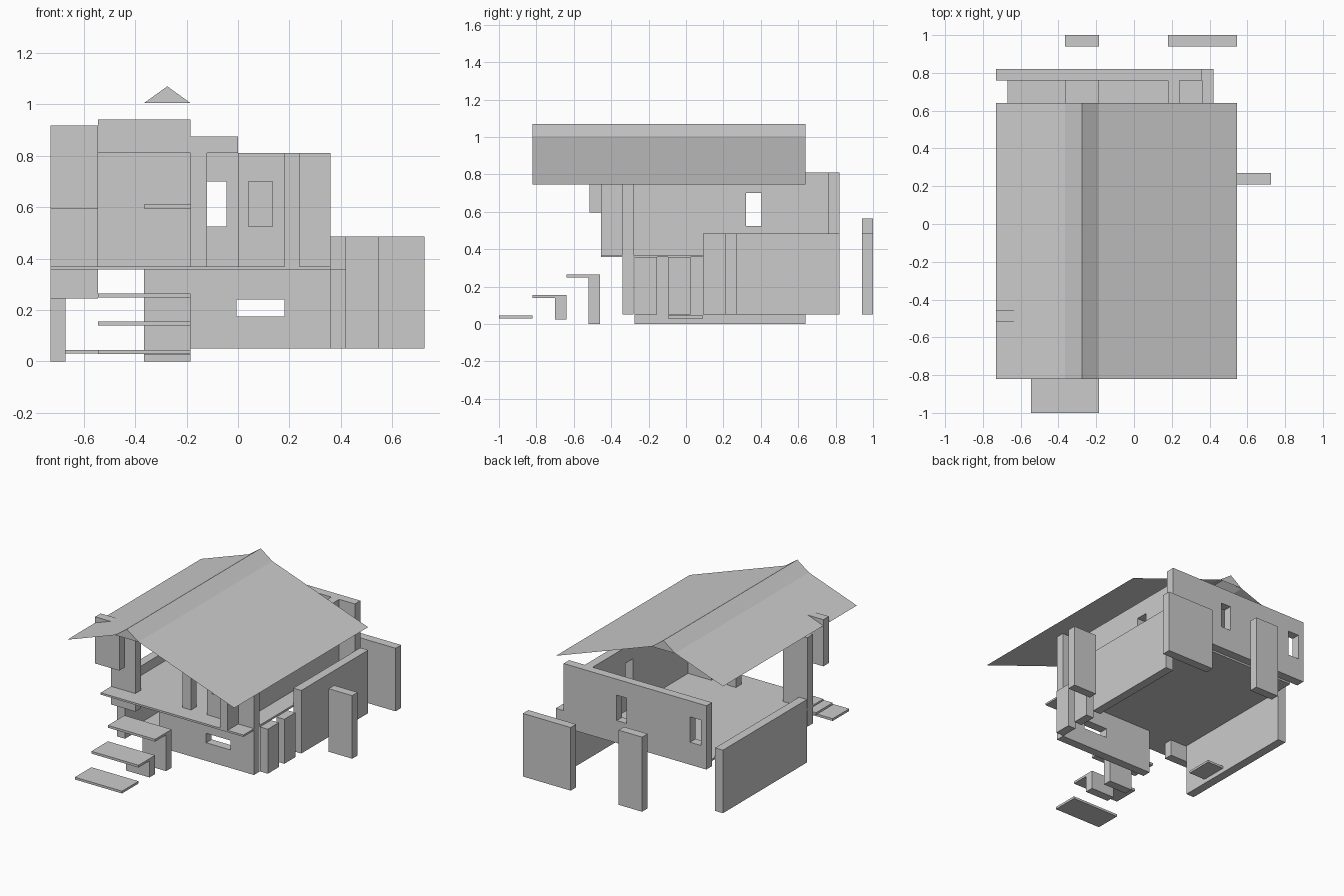
import bpy
import bmesh

cube = bpy.data.objects.get("Cube")
if cube:
    bpy.data.objects.remove(cube, do_unlink=True)

grey = bpy.data.materials.new("plain_grey")
grey.use_nodes = True
grey.diffuse_color = (0.6, 0.6, 0.6, 1)
grey.node_tree.nodes["Principled BSDF"].inputs["Base Color"].default_value = (0.6, 0.6, 0.6, 1)

T = 0.06       # wall thickness
FLOOR = 0.37   # upper floor level
EAVE = 0.81    # upper wall height
FRONT = -0.34  # outer face of the front wall


def finish(name, bm):
    bmesh.ops.recalc_face_normals(bm, faces=bm.faces)
    mesh = bpy.data.meshes.new(name)
    bm.to_mesh(mesh)
    bm.free()
    mesh.materials.append(grey)
    obj = bpy.data.objects.new(name, mesh)
    bpy.context.collection.objects.link(obj)
    return obj


def box(name, x, y, z):
    bm = bmesh.new()
    bmesh.ops.create_cube(bm, size=1)
    for v in bm.verts:
        v.co = [r[0] if c < 0 else r[1] for c, r in zip(v.co, (x, y, z))]
    return finish(name, bm)


def wall(name, u, depth, z, holes, along="x"):
    """Wall along one axis, cut through by rectangular openings in a grid."""
    us = sorted({*u, *(c for h in holes for c in h[:2])})
    zs = sorted({*z, *(c for h in holes for c in h[2:])})
    bm = bmesh.new()

    def vert(a, h):
        return bm.verts.new((a, depth[0], h) if along == "x" else (depth[0], a, h))

    grid = [[vert(a, h) for h in zs] for a in us]
    for i in range(len(us) - 1):
        for j in range(len(zs) - 1):
            a, h = (us[i] + us[i + 1]) / 2, (zs[j] + zs[j + 1]) / 2
            if not any(o[0] < a < o[1] and o[2] < h < o[3] for o in holes):
                bm.faces.new((grid[i][j], grid[i + 1][j], grid[i + 1][j + 1], grid[i][j + 1]))
    bmesh.ops.delete(bm, geom=[v for v in bm.verts if not v.link_faces], context="VERTS")
    thick = depth[1] - depth[0]
    ext = bmesh.ops.extrude_face_region(bm, geom=bm.faces[:], use_keep_orig=True)
    moved = [g for g in ext["geom"] if isinstance(g, bmesh.types.BMVert)]
    bmesh.ops.translate(bm, verts=moved, vec=(0, thick, 0) if along == "x" else (thick, 0, 0))
    return finish(name, bm)


# Roof: thin folded sheet with a steeper ridge and small closed gables
profile = [(-0.73, 0.875), (-0.365, 1.005), (-0.275, 1.07), (-0.185, 1.005), (0.545, 0.745)]
bm = bmesh.new()
rows = [[bm.verts.new((x, y, z)) for x, z in profile] for y in (-0.82, 0.64)]
for i in range(4):
    bm.faces.new((rows[0][i], rows[0][i + 1], rows[1][i + 1], rows[1][i]))
for row in rows:
    bm.faces.new(row[1:4])
finish("roof", bm)

# Floor slab with front terrace
box("terrace_floor", (-0.73, 0.36), (-0.455, -0.275), (0.357, FLOOR))
box("room_floor", (-0.67, 0.36), (-0.275, 0.76), (0.357, FLOOR))

# Upper storey
facade = (FRONT, FRONT + T)
win = (0.525, 0.70)
wall("upper_back_wall", (-0.73, 0.36), (0.76, 0.82), (FLOOR, EAVE),
     [(-0.12, -0.045, *win), (-0.69, -0.605, *win)])
wall("upper_side_wall", (-0.455, 0.76), (0.18, 0.24), (FLOOR, EAVE),
     [(0.32, 0.405, *win)], along="y")
wall("upper_window_wall", (0, 0.18), facade, (FLOOR, EAVE), [(0.04, 0.135, *win)])
wall("upper_door_wall", (-0.185, 0), facade, (FLOOR, 0.875), [(-0.12, 0, FLOOR, EAVE)])
box("terrace_lintel", (-0.545, -0.185), facade, (EAVE, 0.94))
box("upper_left_pier", (-0.73, -0.545), facade, (FLOOR, 0.86))
box("upper_right_pier", (0.24, 0.36), facade, (FLOOR, EAVE))
box("hanging_panel", (-0.73, -0.545), (-0.515, -0.455), (0.595, 0.917))
box("shelf", (-0.365, -0.185), (0.6, 0.76), (0.595, 0.61))

# Lower storey
wall("lower_front_wall", (-0.365, 0.36), facade, (0.05, 0.357), [(-0.005, 0.18, 0.175, 0.24)])
box("lower_left_lintel", (-0.73, -0.545), facade, (0.245, 0.357))
box("lower_left_wall", (-0.73, -0.67), (-0.275, 0.64), (0, 0.435))
box("lower_right_wall", (0.36, 0.42), (0.09, 0.82), (0.05, 0.485))
for i, y in enumerate((-0.275, -0.095)):
    box(f"lower_right_pier_{i + 1}", (0.36, 0.42), (y, y + 0.12), (0.05, 0.357))
box("ground_plate", (-0.67, -0.545), (-0.095, 0.09), (0.03, 0.045))

# Free-standing panels
box("back_panel_narrow", (-0.365, -0.185), (0.94, 1), (0.05, 0.565))
box("back_panel_wide", (0.18, 0.545), (0.94, 1), (0.05, 0.485))
box("side_panel", (0.545, 0.725), (0.21, 0.27), (0.05, 0.485))

# Front steps and their supports
for i, (y, top) in enumerate(((-1, 0.045), (-0.82, 0.155), (-0.64, 0.265))):
    box(f"step_{i + 1}", (-0.545, -0.185), (y, y + 0.18), (top - 0.016, top))
box("step_support_low", (-0.365, -0.185), (-0.7, -0.64), (0.025, 0.139))
box("step_support_high", (-0.365, -0.185), (-0.52, -0.46), (0, 0.249))
